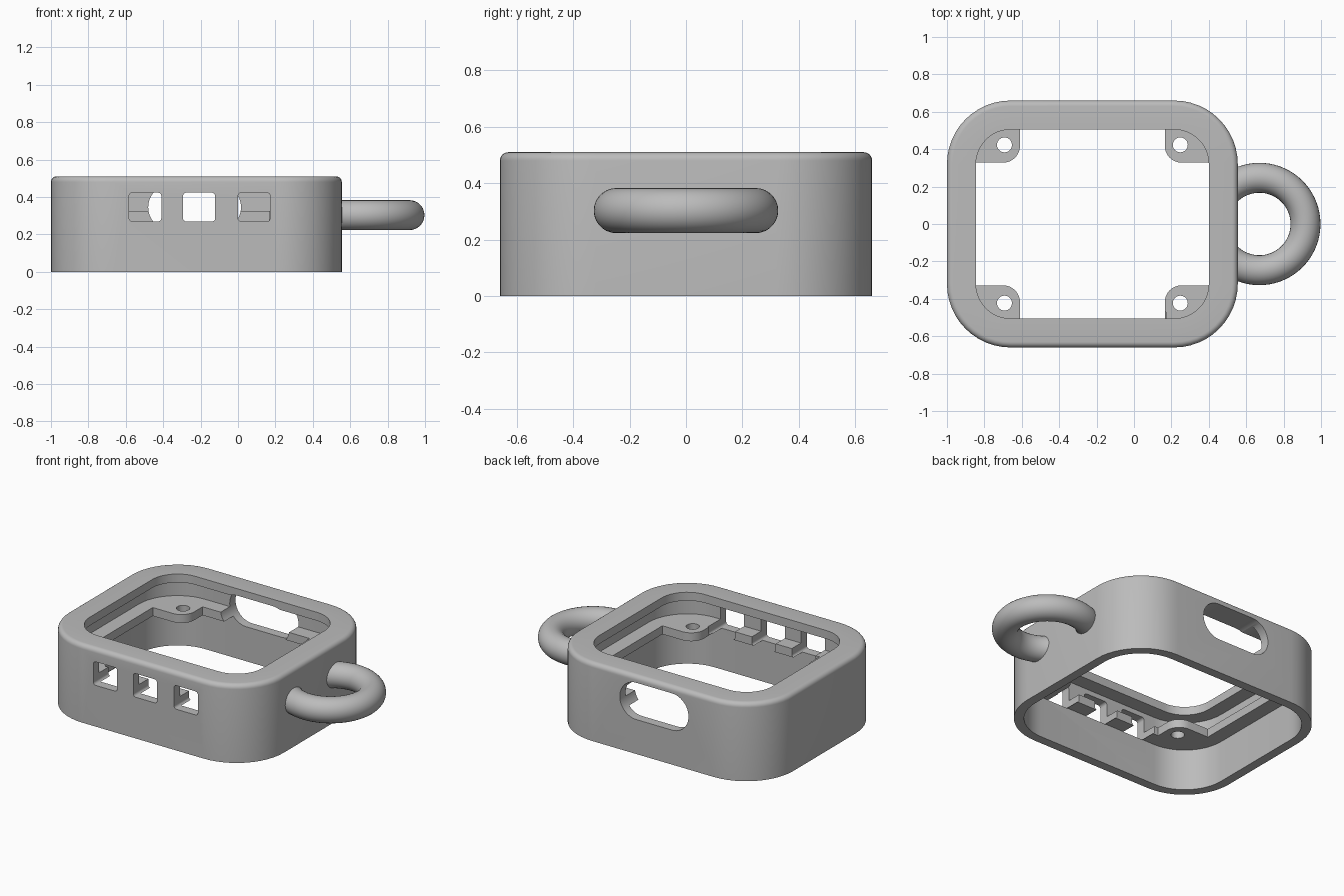
import bpy, bmesh
from math import cos, sin, pi

if "Cube" in bpy.data.objects:
    bpy.data.objects.remove(bpy.data.objects["Cube"])

grey = bpy.data.materials.new("plain_grey")
grey.use_nodes = True
colour = (0.5, 0.5, 0.5, 1)
grey.diffuse_color = colour
grey.node_tree.nodes["Principled BSDF"].inputs["Base Color"].default_value = colour

CX, HALF_X, HALF_Y, RADIUS = -0.2225, 0.7775, 0.66, 0.34
WALL, RIM, FILLET = 0.06, 0.155, 0.03
TOP, LIP, LEDGE_TOP, LEDGE_BOTTOM = 0.51, 0.455, 0.325, 0.27


def rounded_rect(hx, hy, r, steps=12):
    """Counter-clockwise outline of a rectangle with round corners."""
    points = []
    for q, (sx, sy) in enumerate([(1, 1), (-1, 1), (-1, -1), (1, -1)]):
        for i in range(steps + 1):
            a = (q + i / steps) * pi / 2
            points.append((sx * (hx - r) + r * cos(a), sy * (hy - r) + r * sin(a)))
    return points


def finish(bm, name):
    bmesh.ops.recalc_face_normals(bm, faces=bm.faces)
    mesh = bpy.data.meshes.new(name)
    bm.to_mesh(mesh)
    bm.free()
    mesh.materials.append(grey)
    obj = bpy.data.objects.new(name, mesh)
    bpy.context.collection.objects.link(obj)
    return obj


def prism(name, points, offset):
    """Solid made by pushing a flat outline of 3D points along an offset."""
    bm = bmesh.new()
    face = bm.faces.new([bm.verts.new(p) for p in points])
    new = bmesh.ops.extrude_face_region(bm, geom=[face])["geom"]
    bmesh.ops.translate(bm, vec=offset, verts=[v for v in new if isinstance(v, bmesh.types.BMVert)])
    return finish(bm, name)


def combine(obj, other, operation):
    mod = obj.modifiers.new(operation, "BOOLEAN")
    mod.object, mod.operation, mod.solver = other, operation, "EXACT"
    bpy.context.view_layer.objects.active = obj
    bpy.ops.object.modifier_apply(modifier=mod.name)
    bpy.data.objects.remove(other)


def smooth(obj):
    bpy.ops.object.select_all(action="DESELECT")
    obj.select_set(True)
    bpy.context.view_layer.objects.active = obj
    bpy.ops.object.shade_smooth_by_angle(angle=0.6)


# Case wall: one cross-section (inset, height) swept round the rounded rectangle
section = [(0, 0)]
for i in range(7):
    a = i / 6 * pi / 2
    section.append((FILLET * (1 - cos(a)), TOP - FILLET * (1 - sin(a))))
section += [(RIM, TOP), (RIM, LIP), (WALL, LIP), (WALL, LEDGE_TOP),
            (RIM, LEDGE_TOP), (RIM, LEDGE_BOTTOM), (WALL, LEDGE_BOTTOM), (WALL, 0)]
bm = bmesh.new()
rings = [[bm.verts.new((CX + x, y, z))
          for x, y in rounded_rect(HALF_X - d, HALF_Y - d, RADIUS - d)] for d, z in section]
for k, ring in enumerate(rings):
    after = rings[(k + 1) % len(rings)]
    for i in range(len(ring)):
        j = (i + 1) % len(ring)
        bm.faces.new((ring[i], ring[j], after[j], after[i]))
case = finish(bm, "case")

# Screw tabs in the four corners, each with a round hole
for sx in (1, -1):
    for sy in (1, -1):
        x0, x1, y0, y1, r = 0.387, 0.632, 0.328, 0.52, 0.09
        outline = [(x1, y0), (x1, y1), (x0, y1)]
        for i in range(9):
            a = pi + i / 8 * pi / 2
            outline.append((x0 + r + r * cos(a), y0 + r + r * sin(a)))
        tab = prism("tab", [(CX + sx * x, sy * y, LEDGE_BOTTOM) for x, y in outline],
                    (0, 0, LEDGE_TOP - LEDGE_BOTTOM))
        combine(case, tab, "UNION")
        hole = prism("hole", [(CX + sx * 0.47 + 0.04 * cos(i * pi / 12),
                               sy * 0.423 + 0.04 * sin(i * pi / 12), 0.2) for i in range(24)],
                     (0, 0, 0.2))
        combine(case, hole, "DIFFERENCE")

# Three front windows and one long rear slot: centre x, centre z, half sizes, radius, side
openings = [(x, 0.346, 0.086, 0.077, 0.018, -1) for x in (-0.496, -0.208, 0.086)]
openings.append((-0.232, 0.345, 0.248, 0.12, 0.119, 1))
for x, z, hx, hz, r, side in openings:
    cutter = prism("opening", [(x + u, side * 0.47, z + v) for u, v in rounded_rect(hx, hz, r)],
                   (0, side * 0.3, 0))
    combine(case, cutter, "DIFFERENCE")
smooth(case)

# Hanging ring, trimmed where it enters the side wall
bpy.ops.mesh.primitive_torus_add(location=(0.67, 0, 0.303), major_radius=0.247, minor_radius=0.08,
                                 major_segments=72, minor_segments=28)
loop = bpy.context.object
loop.name = "hanging_ring"
loop.data.materials.append(grey)
bm = bmesh.new()
bm.from_mesh(loop.data)
bmesh.ops.bisect_plane(bm, geom=bm.verts[:] + bm.edges[:] + bm.faces[:],
                       plane_co=(0.53 - 0.67, 0, 0), plane_no=(1, 0, 0), clear_inner=True)
bm.to_mesh(loop.data)
bm.free()
smooth(loop)
